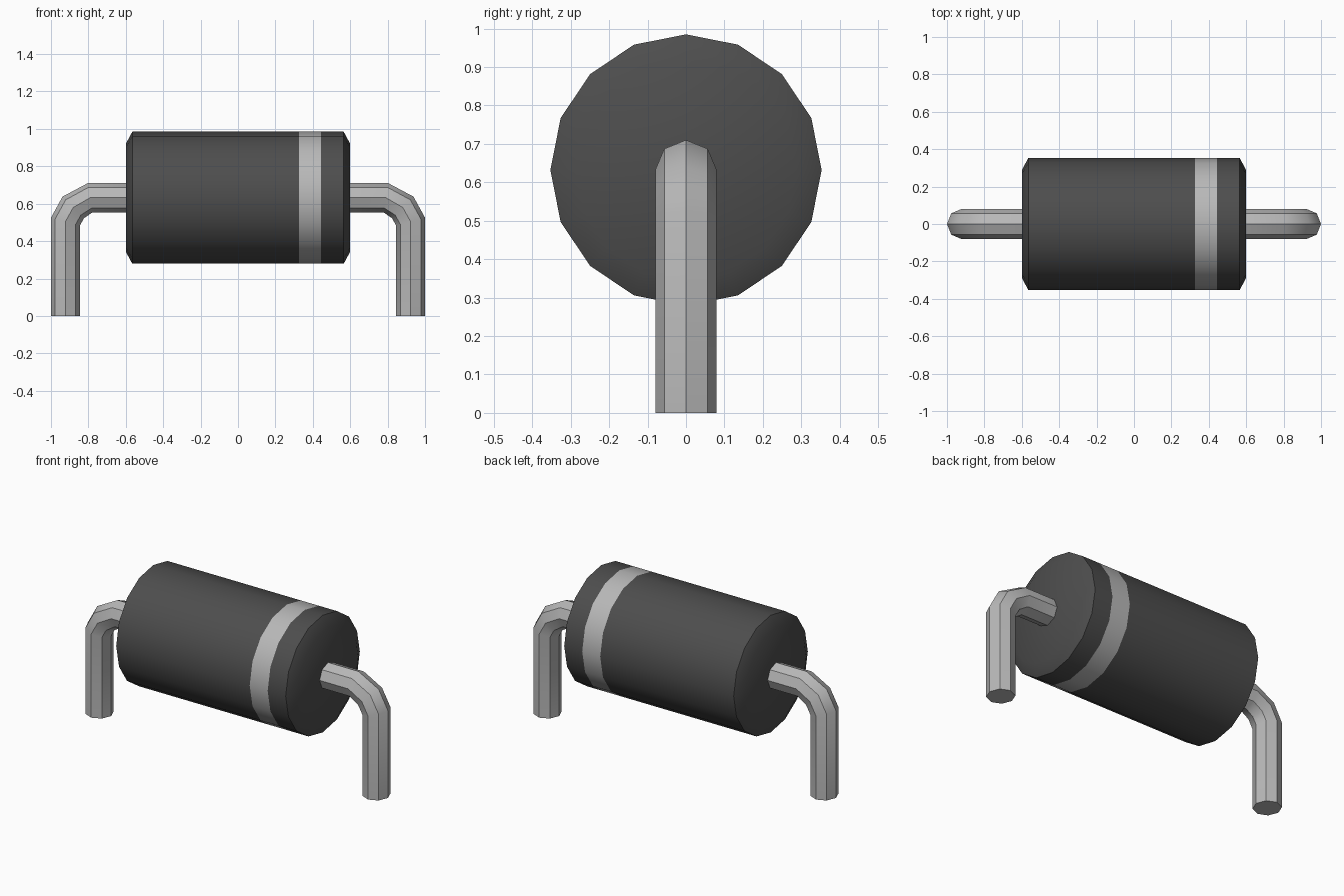
import bpy, bmesh, math
from mathutils import Vector

cube = bpy.data.objects.get("Cube")
if cube:
    bpy.data.objects.remove(cube, do_unlink=True)


def material(name, grey):
    m = bpy.data.materials.new(name)
    m.use_nodes = True
    colour = (grey, grey, grey, 1.0)
    m.diffuse_color = colour
    m.node_tree.nodes["Principled BSDF"].inputs["Base Color"].default_value = colour
    return m


dark = material("dark casing", 0.075)
silver = material("silver metal", 0.48)


def loft(name, rings, mats, smooth_angle):
    """Skin a list of equal-length point rings and cap both ends."""
    bm = bmesh.new()
    loops = [[bm.verts.new(p) for p in ring] for ring in rings]
    n = len(loops[0])
    for a, b in zip(loops, loops[1:]):
        for i in range(n):
            j = (i + 1) % n
            bm.faces.new((a[i], a[j], b[j], b[i]))
    bm.faces.new(loops[0])
    bm.faces.new(loops[-1])
    bmesh.ops.recalc_face_normals(bm, faces=bm.faces)
    mesh = bpy.data.meshes.new(name)
    bm.to_mesh(mesh)
    bm.free()
    obj = bpy.data.objects.new(name, mesh)
    bpy.context.collection.objects.link(obj)
    for m in mats:
        mesh.materials.append(m)
    bpy.ops.object.select_all(action='DESELECT')
    obj.select_set(True)
    bpy.context.view_layer.objects.active = obj
    bpy.ops.object.shade_smooth_by_angle(angle=math.radians(smooth_angle))
    return obj


def ring(centre, u, v, sides):
    """Ring of points around centre, spanned by the half-axes u and v."""
    return [centre + u * math.cos(t) + v * math.sin(t)
            for t in (2 * math.pi * i / sides for i in range(sides))]


# Casing: 16-sided cylinder with chamfered ends
AXIS_Z = 0.632
BAND = (0.325, 0.445)
profile = [(-0.6, 0.288), (-0.565, 0.353), (BAND[0], 0.353),
           (BAND[1], 0.353), (0.565, 0.353), (0.6, 0.288)]
body = loft("body", [ring(Vector((x, 0, AXIS_Z)), Vector((0, 0, r)),
                          Vector((0, r, 0)), 16) for x, r in profile],
            [dark, silver], 30)

# Polarity band: the casing faces between the two band loops
for f in body.data.polygons:
    if BAND[0] < f.center.x < BAND[1]:
        f.material_index = 1

# Bent octagonal leads: (inner x, z, outer x, z) for each section
sections = [(0.58, 0.554, 0.58, 0.71), (0.778, 0.554, 0.803, 0.71),
            (0.824, 0.522, 0.938, 0.638), (0.846, 0.482, 1.0, 0.525),
            (0.846, 0.0, 1.0, 0.0)]
for name, side in (("left_lead", 1), ("right_lead", -1)):
    rings = []
    for xi, zi, xo, zo in sections:
        inner, outer = Vector((side * xi, 0, zi)), Vector((side * xo, 0, zo))
        rings.append(ring((inner + outer) / 2, (outer - inner) / 2,
                          Vector((0, 0.08, 0)), 8))
    loft(name, rings, [silver], 38)
